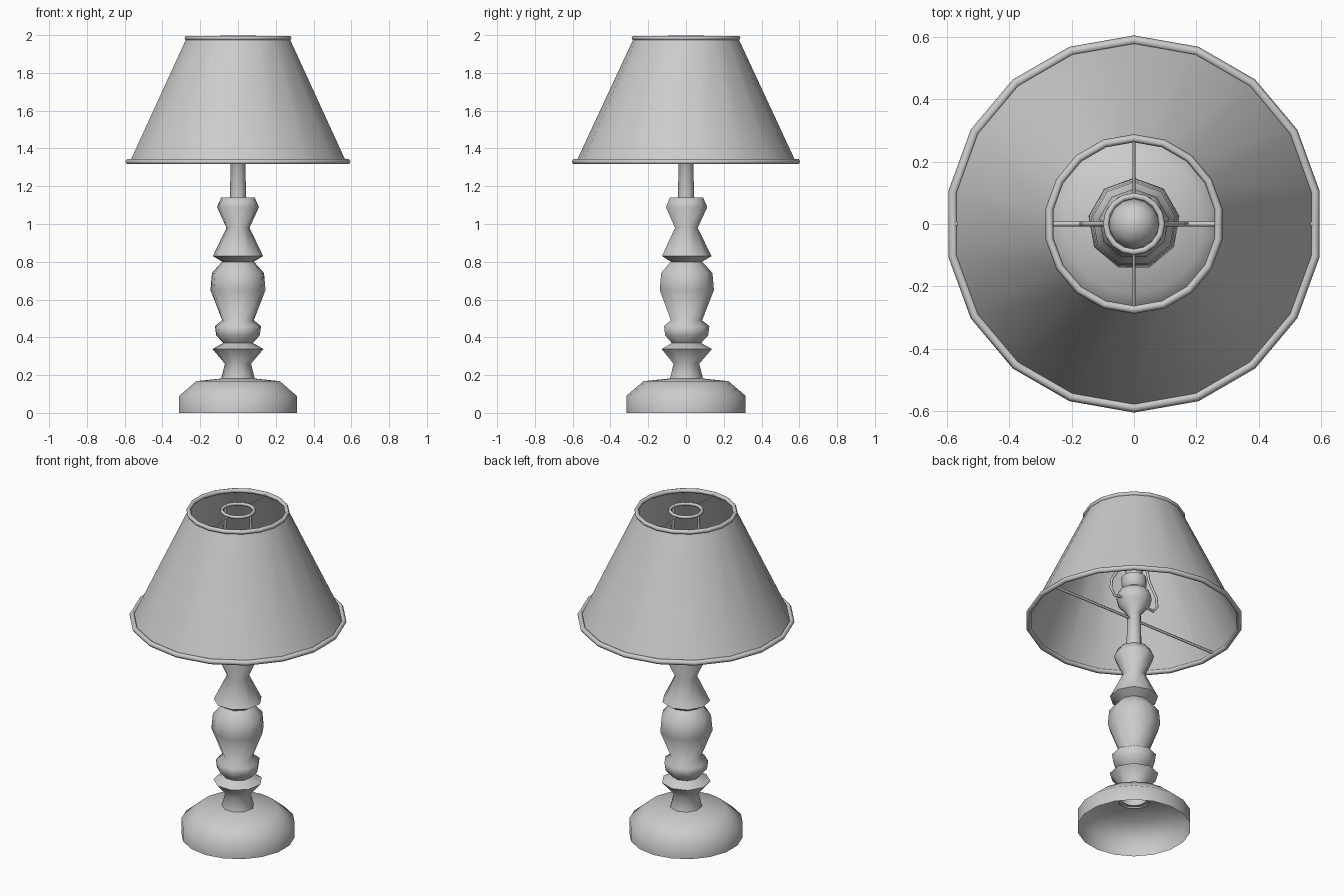
import bpy, bmesh
from math import sin, cos, pi, radians

if "Cube" in bpy.data.objects:
    bpy.data.objects.remove(bpy.data.objects["Cube"])


def lathe(name, profile, sides, closed=False, angle=50):
    """Spin an (r, z) profile about z; r = 0 makes a pole, closed joins the profile ends."""
    bm = bmesh.new()
    rings = []
    for r, z in profile:
        if r == 0:
            rings.append([bm.verts.new((0, 0, z))] * sides)
        else:
            rings.append([bm.verts.new((r * cos(pi / 2 + 2 * pi * i / sides),
                                        r * sin(pi / 2 + 2 * pi * i / sides), z))
                          for i in range(sides)])
    pairs = list(zip(rings, rings[1:]))
    if closed:
        pairs.append((rings[-1], rings[0]))
    for a, b in pairs:
        for i in range(sides):
            j = (i + 1) % sides
            bm.faces.new(list(dict.fromkeys((a[i], a[j], b[j], b[i]))))
    bmesh.ops.recalc_face_normals(bm, faces=bm.faces)
    mesh = bpy.data.meshes.new(name)
    bm.to_mesh(mesh)
    bm.free()
    obj = bpy.data.objects.new(name, mesh)
    bpy.context.collection.objects.link(obj)
    bpy.ops.object.select_all(action='DESELECT')
    obj.select_set(True)
    bpy.context.view_layer.objects.active = obj
    bpy.ops.object.shade_smooth_by_angle(angle=radians(angle))
    return obj


def hoop(name, radius, z, tube, sides):
    section = [(radius + tube * cos(k * pi / 3), z + tube * sin(k * pi / 3)) for k in range(6)]
    return lathe(name, section, sides, closed=True, angle=70)


def wire(name, points, tube):
    curve = bpy.data.curves.new(name, 'CURVE')
    curve.dimensions = '3D'
    curve.bevel_depth = tube
    curve.bevel_resolution = 1
    curve.use_fill_caps = True
    spline = curve.splines.new('POLY')
    spline.points.add(len(points) - 1)
    for p, co in zip(spline.points, points):
        p.co = (*co, 1)
    obj = bpy.data.objects.new(name, curve)
    bpy.context.collection.objects.link(obj)
    return obj


# Hollow foot
lathe("base", [(0.316, 0), (0.316, 0.09), (0.225, 0.168), (0.07, 0.184)], 18)

# Turned column
lathe("column", [
    (0.092, 0.175), (0.07, 0.26), (0.137, 0.338), (0.08, 0.37), (0.117, 0.41),
    (0.124, 0.46), (0.085, 0.49), (0.148, 0.65), (0.14, 0.74), (0.1, 0.785),
    (0.085, 0.8), (0.135, 0.83), (0.062, 0.98), (0.113, 1.09), (0.09, 1.14),
    (0, 1.14)], 9, angle=80)

# Neck rod flaring into the lamp holder
lathe("lamp_holder", [
    (0.043, 1.13), (0.038, 1.37), (0.09, 1.43), (0.1, 1.47), (0.085, 1.51),
    (0.055, 1.53), (0.07, 1.55), (0.07, 1.6), (0, 1.61)], 12, angle=70)

# Bulb
lathe("bulb", [(0.04, 1.59), (0.045, 1.63)] +
      [(0.08 * cos(a), 1.72 + 0.08 * sin(a)) for a in (-0.8, -0.4, 0, 0.4, 0.8, 1.2)] +
      [(0, 1.8)], 14, angle=80)

# Shade with top and bottom rims
lathe("shade", [(0.582, 1.328), (0.276, 1.985)], 18)
hoop("shade_bottom_rim", 0.59, 1.33, 0.015, 18)
hoop("shade_top_rim", 0.275, 1.985, 0.013, 18)

# Centre ring, spokes and harp
hoop("carrier_ring", 0.09, 1.99, 0.01, 16)
for s, side in ((1, "right"), (-1, "left")):
    wire(f"spoke_{side}", [(0, s * 0.09, 1.988), (0, s * 0.275, 1.982)], 0.005)
    wire(f"harp_{side}", [(s * x, 0, z) for x, z in (
        (0.08, 1.45), (0.14, 1.44), (0.168, 1.48), (0.16, 1.54),
        (0.11, 1.62), (0.09, 1.7), (0.085, 1.99))], 0.008)

# Cross bar at the shade bottom
wire("cross_bar", [(-0.58, 0, 1.335), (0.58, 0, 1.335)], 0.008)
